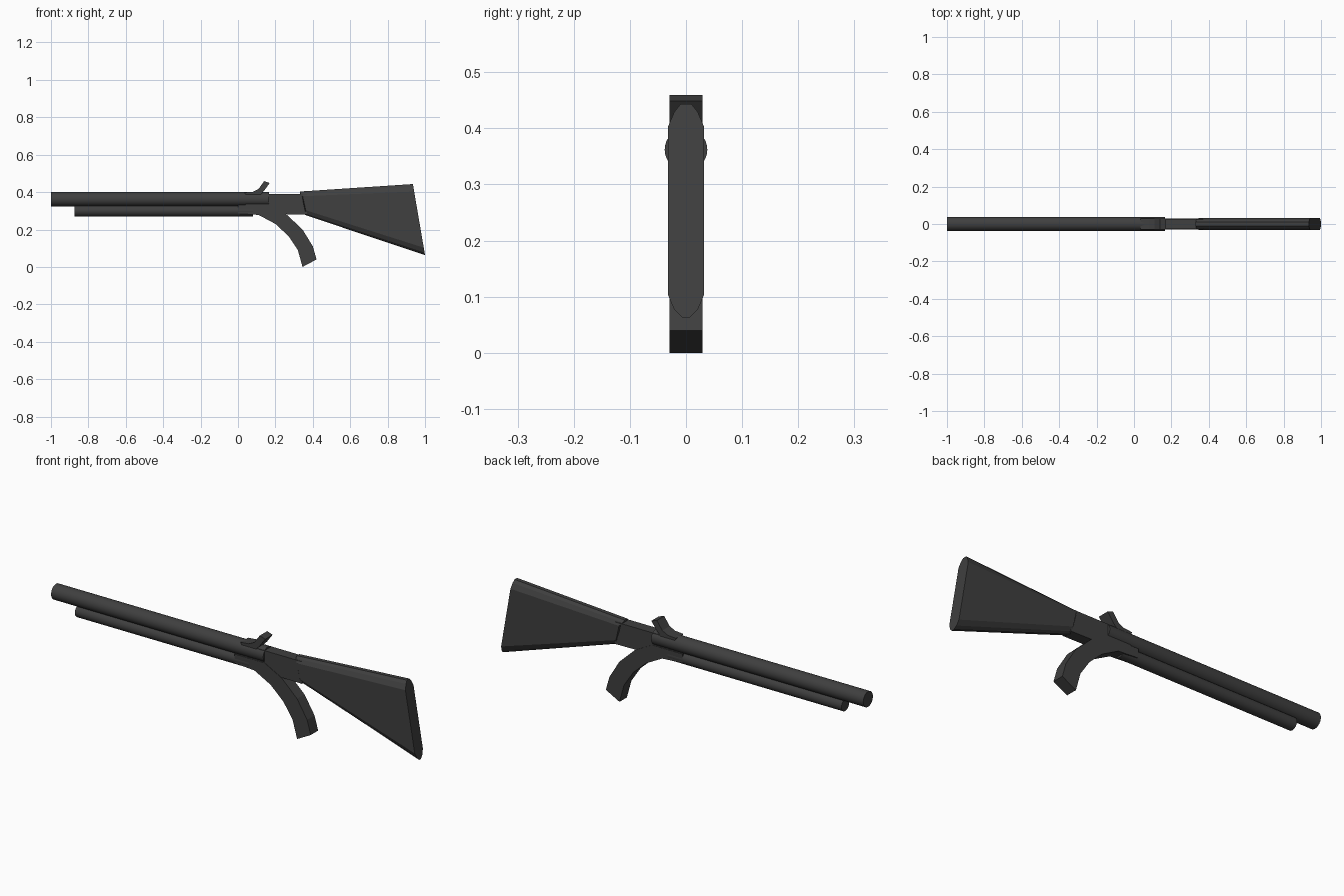
import bpy, bmesh, math

cube = bpy.data.objects.get("Cube")
if cube:
    bpy.data.objects.remove(cube, do_unlink=True)

dark = bpy.data.materials.new("dark_grey")
dark.use_nodes = True
colour = (0.05, 0.05, 0.05, 1)
dark.diffuse_color = colour
dark.node_tree.nodes["Principled BSDF"].inputs["Base Color"].default_value = colour


def finish(name, bm):
    bmesh.ops.recalc_face_normals(bm, faces=bm.faces)
    mesh = bpy.data.meshes.new(name)
    bm.to_mesh(mesh)
    bm.free()
    mesh.materials.append(dark)
    obj = bpy.data.objects.new(name, mesh)
    bpy.context.collection.objects.link(obj)
    return obj


def rod(name, x0, x1, z, r):
    """Smooth round bar along x."""
    bpy.ops.mesh.primitive_cylinder_add(vertices=32, radius=r, depth=x1 - x0,
                                        location=((x0 + x1) / 2, 0, z),
                                        rotation=(0, math.pi / 2, 0))
    obj = bpy.context.object
    obj.name = name
    obj.data.materials.append(dark)
    bpy.ops.object.shade_smooth_by_angle(angle=math.radians(30))


def loft(name, rings):
    """Skin between matching closed rings and cap both ends."""
    bm = bmesh.new()
    loops = [[bm.verts.new(p) for p in ring] for ring in rings]
    n = len(loops[0])
    for a, b in zip(loops, loops[1:]):
        for i in range(n):
            j = (i + 1) % n
            bm.faces.new((a[i], a[j], b[j], b[i]))
    bm.faces.new(loops[0])
    bm.faces.new(loops[-1])
    return finish(name, bm)


def band(name, upper, lower, half):
    """Flat-sided strip between two side-view outlines."""
    rings = []
    for (xu, zu), (xl, zl) in zip(upper, lower):
        rings.append([(xu, -half, zu), (xu, half, zu), (xl, half, zl), (xl, -half, zl)])
    return loft(name, rings)


# Round parts
rod("upper_tube", -1.0, 0.165, 0.362, 0.038)
rod("lower_tube", -0.875, 0.08, 0.30, 0.03)

# Neck joining tubes to stock
band("neck", [(0.04, 0.39), (0.37, 0.39)], [(0.04, 0.285), (0.37, 0.28)], 0.027)

# Curved lever below
band("curved_lever",
     [(0, 0.33), (0.165, 0.33), (0.26, 0.28), (0.345, 0.20), (0.4, 0.11), (0.42, 0.04)],
     [(0, 0.285), (0.11, 0.278), (0.2, 0.23), (0.27, 0.165), (0.32, 0.09), (0.345, 0)],
     0.029)

# Curved thumb piece on top
band("thumb_piece",
     [(0.035, 0.398), (0.08, 0.402), (0.11, 0.417), (0.14, 0.459)],
     [(0.045, 0.375), (0.115, 0.38), (0.14, 0.408), (0.17, 0.449)],
     0.029)


# Chamfered stock, wide side walls with narrow top and bottom
def stock_ring(top, bottom, chamfer, bulge):
    def at(t, y):
        x = top[0] + (bottom[0] - top[0]) * t
        return (x + bulge * (abs(y) > 0.03), y, top[1] + (bottom[1] - top[1]) * t)
    half = [(0, 0.01), (chamfer * 0.35, 0.021), (chamfer, 0.032),
            (1 - chamfer, 0.032), (1 - chamfer * 0.35, 0.021), (1, 0.007)]
    return [at(t, y) for t, y in half] + [at(t, -y) for t, y in reversed(half)]


loft("stock", [stock_ring((0.33, 0.403), (0.358, 0.278), 0.2, 0.01),
               stock_ring((0.935, 0.443), (1.0, 0.063), 0.105, 0)])
